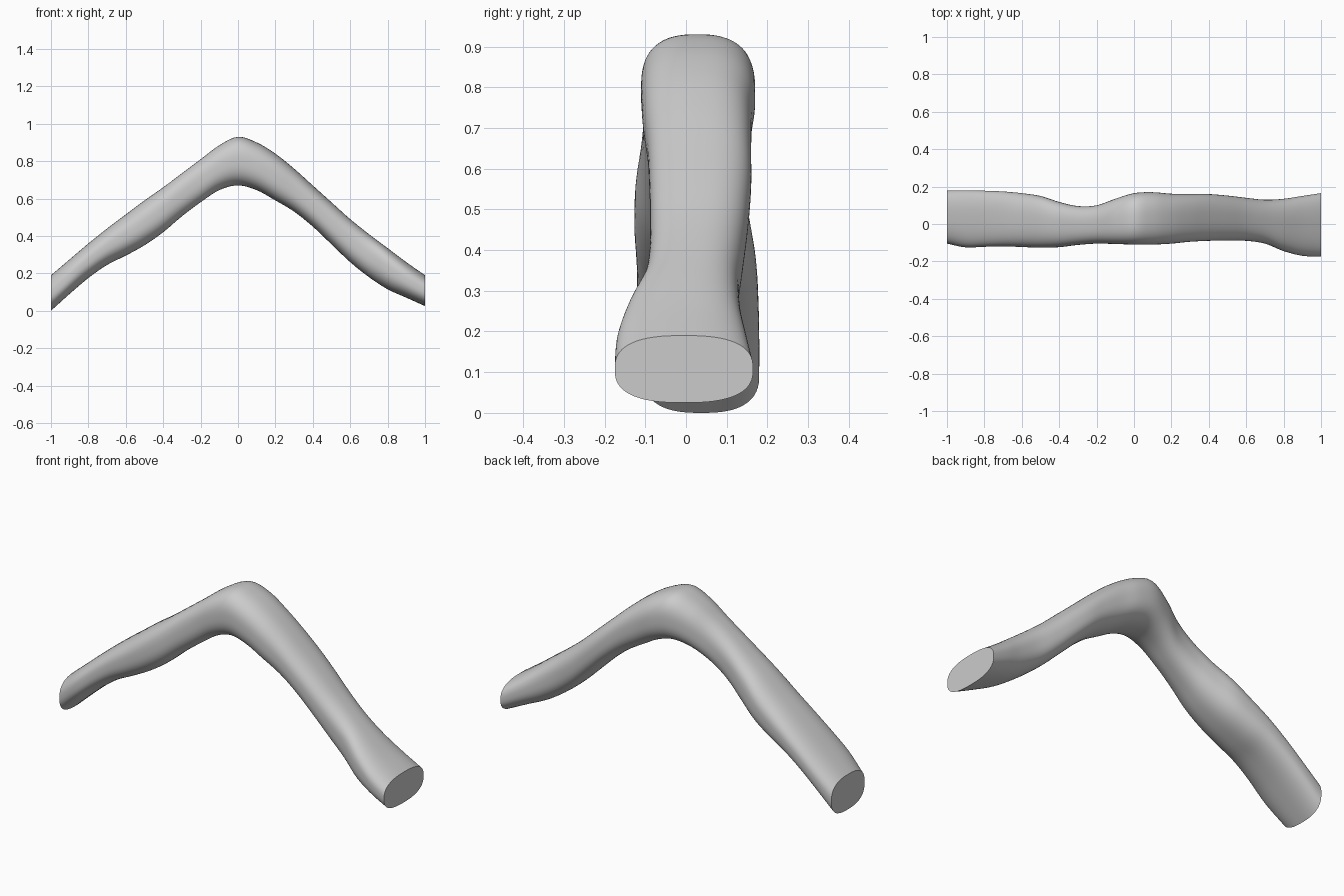
import bpy
import bmesh
import math

# Remove the default object
default_cube = bpy.data.objects.get("Cube")
if default_cube:
    bpy.data.objects.remove(default_cube, do_unlink=True)

# Outline heights and depths at evenly spaced stations from the right end to the left end
TOP = [.19, .275, .36, .44, .515, .59, .66, .735, .81, .885, .93,
       .9, .84, .76, .67, .58, .49, .41, .335, .26, .19]
BOTTOM = [0, .09, .175, .245, .295, .35, .42, .505, .58, .645, .67,
          .645, .59, .53, .45, .355, .26, .18, .115, .07, .025]
BACK = [.18, .18, .178, .174, .165, .15, .118, .096, .1, .135, .165,
        .17, .162, .16, .16, .152, .14, .13, .135, .15, .165]
FRONT = [-.105, -.125, -.122, -.12, -.123, -.127, -.124, -.112, -.105, -.107, -.11,
         -.11, -.105, -.095, -.09, -.088, -.09, -.105, -.145, -.17, -.175]

STEPS = 5        # rings between stations
SIDES = 64       # points around each ring
ROUNDNESS = 2.6  # squared-off oval section


def smooth_value(values, position):
    """Catmull-Rom interpolation through evenly spaced values."""
    last = len(values) - 1
    i = min(int(position), last - 1)
    t = position - i
    p1, p2 = values[i], values[i + 1]
    p0 = values[i - 1] if i > 0 else 2 * p1 - p2
    p3 = values[i + 2] if i + 2 <= last else 2 * p2 - p1
    m1, m2 = (p2 - p0) / 2, (p3 - p1) / 2
    return (p1 + m1 * t + (3 * (p2 - p1) - 2 * m1 - m2) * t ** 2
            + (2 * (p1 - p2) + m1 + m2) * t ** 3)


def squared(value):
    """Push a sine or cosine outward to make a squared-off oval."""
    return math.copysign(abs(value) ** (2 / ROUNDNESS), value)


def add_ring(bm, position):
    """One upright cross-section of the limb."""
    top, bottom, back, front = (smooth_value(v, position)
                                for v in (TOP, BOTTOM, BACK, FRONT))
    x = 2 * position / (len(TOP) - 1) - 1
    ring = []
    for k in range(SIDES):
        angle = math.tau * (k + 0.5) / SIDES
        y = (back + front) / 2 + (back - front) / 2 * squared(math.cos(angle))
        z = (top + bottom) / 2 + (top - bottom) / 2 * squared(math.sin(angle))
        ring.append(bm.verts.new((x, y, z)))
    return ring


# Light grey material
grey = bpy.data.materials.new("light_grey")
grey.use_nodes = True
colour = (0.6, 0.6, 0.6, 1)
grey.diffuse_color = colour
grey.node_tree.nodes["Principled BSDF"].inputs["Base Color"].default_value = colour

# Bent limb: rings joined by quads, flat cut at each end
bm = bmesh.new()
rings = [add_ring(bm, n / STEPS) for n in range((len(TOP) - 1) * STEPS + 1)]
for a, b in zip(rings, rings[1:]):
    for k in range(SIDES):
        j = (k + 1) % SIDES
        bm.faces.new((a[k], a[j], b[j], b[k]))
bm.faces.new(rings[0])
bm.faces.new(rings[-1])
bmesh.ops.recalc_face_normals(bm, faces=bm.faces)

mesh = bpy.data.meshes.new("bent_limb")
bm.to_mesh(mesh)
bm.free()
mesh.materials.append(grey)
limb = bpy.data.objects.new("bent_limb", mesh)
bpy.context.collection.objects.link(limb)

# Smooth sides with crisp end cuts
bpy.ops.object.select_all(action='DESELECT')
limb.select_set(True)
bpy.context.view_layer.objects.active = limb
bpy.ops.object.shade_smooth_by_angle(angle=math.radians(40))
